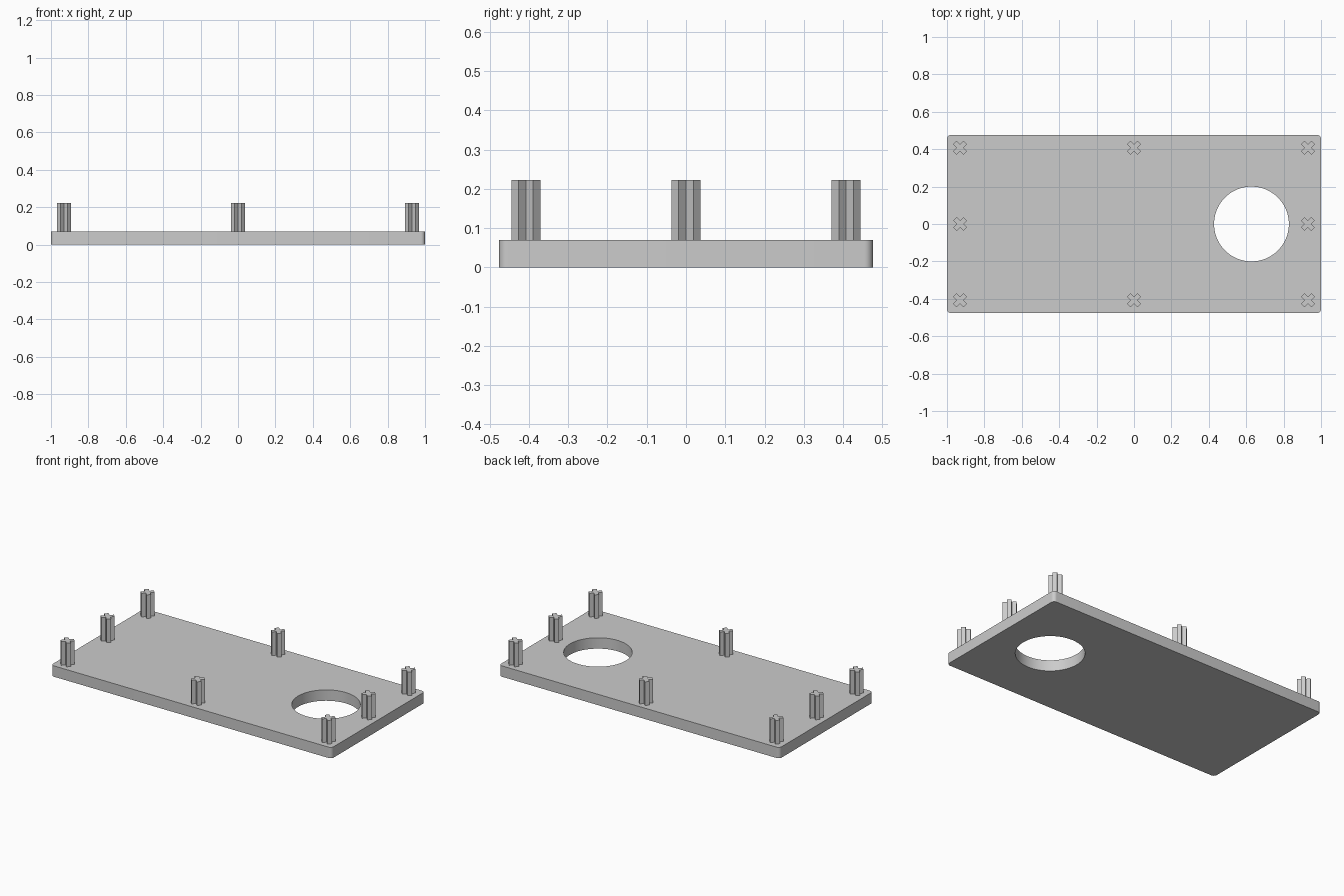
import bpy
import bmesh
from math import radians
from mathutils import Matrix, Vector

cube = bpy.data.objects.get("Cube")
if cube:
    bpy.data.objects.remove(cube, do_unlink=True)

LENGTH, DEPTH, THICK = 2.0, 0.952, 0.07
CORNER = 0.022
HOLE_X, HOLE_R = 0.628, 0.2
PEG_X, PEG_Y, PEG_TOP = 0.93, 0.408, 0.222
ARM = 0.0263  # width of a peg arm; the cross spans three of these

grey = bpy.data.materials.new("light_grey")
grey.use_nodes = True
grey.diffuse_color = (0.6, 0.6, 0.6, 1)
grey.node_tree.nodes["Principled BSDF"].inputs["Base Color"].default_value = (0.6, 0.6, 0.6, 1)


def make_object(name, bm):
    bmesh.ops.recalc_face_normals(bm, faces=bm.faces)
    mesh = bpy.data.meshes.new(name)
    bm.to_mesh(mesh)
    bm.free()
    mesh.materials.append(grey)
    obj = bpy.data.objects.new(name, mesh)
    bpy.context.collection.objects.link(obj)
    return obj


# Plate with rounded vertical corners
bm = bmesh.new()
bmesh.ops.create_cube(bm, size=1)
bmesh.ops.scale(bm, vec=(LENGTH, DEPTH, THICK), verts=bm.verts)
bmesh.ops.translate(bm, vec=(0, 0, THICK / 2), verts=bm.verts)
uprights = [e for e in bm.edges if abs(e.verts[0].co.z - e.verts[1].co.z) > THICK / 2]
bmesh.ops.bevel(bm, geom=uprights, offset=CORNER, segments=8, profile=0.5, affect='EDGES')
plate = make_object("plate", bm)

# Round opening
bm = bmesh.new()
bmesh.ops.create_cone(bm, cap_ends=True, segments=96, radius1=HOLE_R, radius2=HOLE_R,
                      depth=1, matrix=Matrix.Translation((HOLE_X, 0, 0)))
cutter = make_object("hole_cutter", bm)
cutter.hide_render = True
cut = plate.modifiers.new("round_hole", 'BOOLEAN')
cut.operation = 'DIFFERENCE'
cut.solver = 'EXACT'
cut.object = cutter
bpy.context.view_layer.objects.active = plate
plate.select_set(True)
bpy.ops.object.modifier_apply(modifier=cut.name)
bpy.data.objects.remove(cutter, do_unlink=True)
bpy.ops.object.shade_smooth_by_angle(angle=radians(30))


# Cross-shaped pegs, turned to stand as an X
def add_peg(name, x, y):
    bm = bmesh.new()
    corner = [Vector((3, -1, 0)), Vector((3, 1, 0)), Vector((1, 1, 0))]
    outline = []
    for quarter in range(4):
        turn = Matrix.Rotation(radians(45 + 90 * quarter), 3, 'Z')
        outline += [bm.verts.new(turn @ p * (ARM / 2)) for p in corner]
    face = bm.faces.new(outline)
    grown = bmesh.ops.extrude_face_region(bm, geom=[face])
    top = [v for v in grown["geom"] if isinstance(v, bmesh.types.BMVert)]
    bmesh.ops.translate(bm, vec=(0, 0, PEG_TOP - THICK), verts=top)
    make_object(name, bm).location = (x, y, THICK)


for side, x in (("right", -PEG_X), ("middle", 0), ("left", PEG_X)):
    for row, y in (("front", -PEG_Y), ("centre", 0), ("back", PEG_Y)):
        if x or y:
            add_peg(f"{row}_{side}_peg", x, y)
